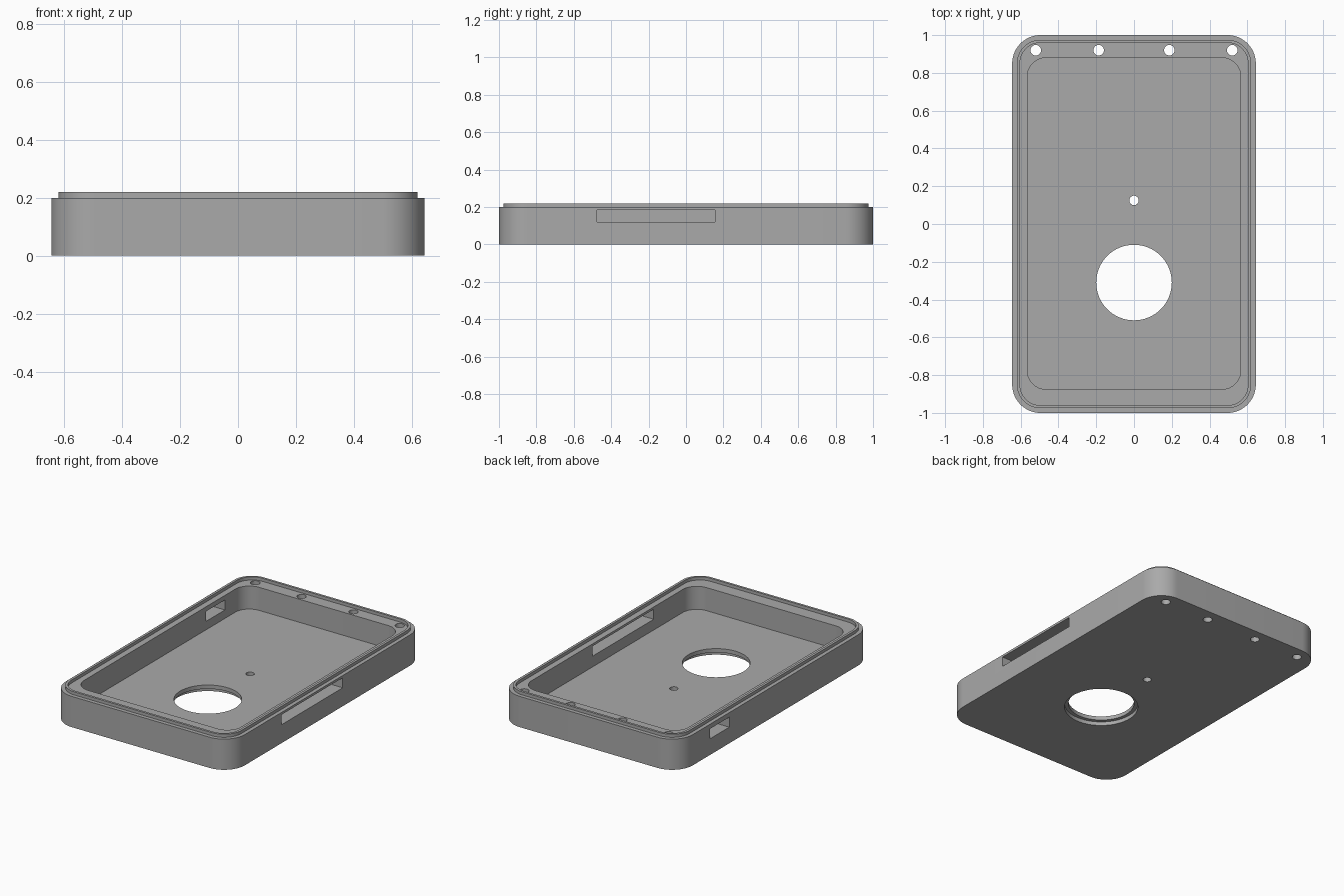
import bpy
import bmesh
from math import cos, sin, pi

old = bpy.data.objects.get("Cube")
if old:
    bpy.data.objects.remove(old, do_unlink=True)

GREY = (0.40, 0.40, 0.40, 1)
mat = bpy.data.materials.new("plain grey")
mat.use_nodes = True
mat.diffuse_color = GREY
mat.node_tree.nodes["Principled BSDF"].inputs["Base Color"].default_value = GREY


def prism(name, outline, z0, z1):
    """Solid made by raising an outline from z0 to z1."""
    bm = bmesh.new()
    base = bm.faces.new([bm.verts.new((x, y, z0)) for x, y in outline])
    top = bmesh.ops.extrude_face_region(bm, geom=[base])["geom"]
    verts = [v for v in top if isinstance(v, bmesh.types.BMVert)]
    bmesh.ops.translate(bm, vec=(0, 0, z1 - z0), verts=verts)
    bmesh.ops.recalc_face_normals(bm, faces=bm.faces)
    mesh = bpy.data.meshes.new(name)
    bm.to_mesh(mesh)
    bm.free()
    mesh.materials.append(mat)
    obj = bpy.data.objects.new(name, mesh)
    bpy.context.collection.objects.link(obj)
    return obj


def rounded(hx, y0, y1, r, steps=16):
    """Rounded rectangle outline, symmetric in x."""
    corners = [(hx - r, y1 - r), (r - hx, y1 - r), (r - hx, y0 + r), (hx - r, y0 + r)]
    return [(cx + r * cos((q + i / steps) * pi / 2), cy + r * sin((q + i / steps) * pi / 2))
            for q, (cx, cy) in enumerate(corners) for i in range(steps + 1)]


def circle(x, y, r, n=64):
    return [(x + r * cos(2 * pi * i / n), y + r * sin(2 * pi * i / n)) for i in range(n)]


def box(x0, x1, y0, y1):
    return [(x0, y0), (x1, y0), (x1, y1), (x0, y1)]


def combine(target, tool, operation):
    mod = target.modifiers.new(tool.name, "BOOLEAN")
    mod.operation = operation
    mod.solver = "EXACT"
    mod.object = tool
    bpy.context.view_layer.objects.active = target
    bpy.ops.object.modifier_apply(modifier=mod.name)
    bpy.data.objects.remove(tool, do_unlink=True)


# Tray body with its raised rim
tray = prism("tray_shell", rounded(0.645, -1, 1, 0.15), 0, 0.2)
combine(tray, prism("rim", rounded(0.62, -0.975, 0.975, 0.125), 0.1, 0.22), "UNION")

cutters = [
    # Ledge recess and main cavity
    prism("ledge_cut", rounded(0.604, -0.96, 0.96, 0.11), 0.2, 0.3),
    prism("cavity_cut", rounded(0.565, -0.875, 0.88, 0.1), 0.05, 0.3),
    # Large round opening, counterbored underneath, and the small floor hole
    prism("opening_cut", circle(0, -0.31, 0.2), -0.1, 0.1),
    prism("counterbore_cut", circle(0, -0.31, 0.223), -0.1, 0.025),
    prism("pin_hole_cut", circle(0, 0.125, 0.025, 32), -0.1, 0.1),
    # Side slots
    prism("long_slot_cut", box(0.5, 0.7, -0.475, 0.155), 0.12, 0.185),
    prism("short_slot_cut", box(-0.7, -0.5, 0.476, 0.673), 0.105, 0.17),
]
# Row of screw holes along the back
for x in (-0.52, -0.187, 0.187, 0.52):
    cutters.append(prism("screw_hole_cut", circle(x, 0.92, 0.028, 32), -0.1, 0.3))
for cutter in cutters:
    combine(tray, cutter, "DIFFERENCE")

bpy.ops.object.select_all(action="DESELECT")
tray.select_set(True)
bpy.context.view_layer.objects.active = tray
bpy.ops.object.shade_smooth_by_angle(angle=pi / 6)
